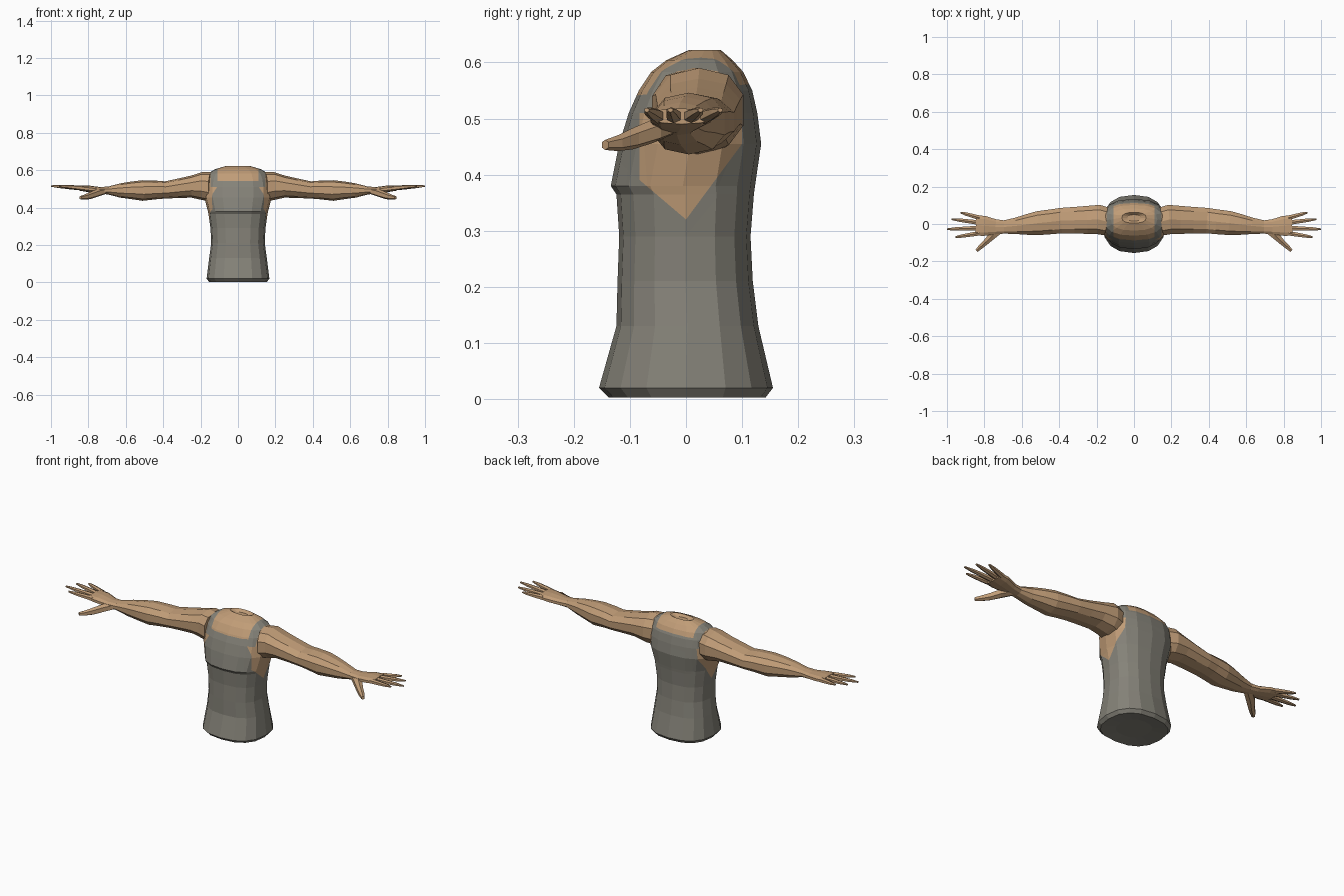
import bpy, bmesh, math
from mathutils import Vector


def material(name, colour):
    m = bpy.data.materials.new(name)
    m.diffuse_color = (*colour, 1)
    return m


SKIN = material("skin", (0.53, 0.335, 0.185))
CLOTH = material("grey cloth", (0.235, 0.225, 0.19))


def bridge(bm, rings):
    for a, b in zip(rings, rings[1:]):
        n = len(a)
        for i in range(n):
            j = (i + 1) % n
            bm.faces.new((a[i], a[j], b[j], b[i]))
    bm.faces.new(rings[0][::-1])
    bm.faces.new(rings[-1])


def finish(bm, name, mats, mirror=False):
    bmesh.ops.recalc_face_normals(bm, faces=bm.faces[:])
    me = bpy.data.meshes.new(name)
    bm.to_mesh(me)
    bm.free()
    for m in mats:
        me.materials.append(m)
    ob = bpy.data.objects.new(name, me)
    bpy.context.collection.objects.link(ob)
    if mirror:
        mod = ob.modifiers.new("mirror", 'MIRROR')
        mod.use_mirror_merge = False
    return ob


def spow(v, e):
    return math.copysign(abs(v) ** e, v)


def limb(name, sections, sides):
    """Loft along a path of (x, y, z, half width, half height)."""
    bm = bmesh.new()
    pts = [Vector(s[:3]) for s in sections]
    rings = []
    for k, s in enumerate(sections):
        d = pts[min(k + 1, len(pts) - 1)] - pts[max(k - 1, 0)]
        side = Vector((-d.y, d.x, 0)).normalized()
        up = Vector((0, 0, 1))
        ring = []
        for i in range(sides):
            a = math.tau * (i + 0.5) / sides
            ring.append(bm.verts.new(pts[k] + side * spow(math.cos(a), 0.85) * s[3]
                                     + up * spow(math.sin(a), 0.85) * s[4]))
        rings.append(ring)
    bridge(bm, rings)
    return finish(bm, name, [SKIN], True)


# Torso: stacked oval rings (z, half width, front y, back y)
profile = [
    (0.010, 0.08, -0.08, 0.08), (0.003, 0.155, -0.138, 0.142),
    (0.020, 0.168, -0.155, 0.155), (0.130, 0.154, -0.124, 0.129),
    (0.210, 0.143, -0.122, 0.119), (0.290, 0.147, -0.119, 0.115),
    (0.365, 0.158, -0.124, 0.121), (0.380, 0.161, -0.134, 0.123),
    (0.455, 0.180, -0.119, 0.134), (0.510, 0.180, -0.102, 0.127),
    (0.550, 0.174, -0.084, 0.118), (0.583, 0.158, -0.062, 0.102),
    (0.604, 0.125, -0.035, 0.083), (0.622, 0.065, 0.005, 0.062),
    (0.609, 0.035, 0.015, 0.050),
]
SIDES = 16
bm = bmesh.new()
rings = []
for z, hw, yf, yb in profile:
    ring = []
    for i in range(SIDES):
        a = math.tau * i / SIDES
        x = spow(math.cos(a), 0.82) * hw
        y = (yf + yb) / 2 + spow(math.sin(a), 0.82) * (yb - yf) / 2
        ring.append(bm.verts.new((x, y, z)))
    rings.append(ring)
bridge(bm, rings)

# Cut the neckline, straps and armholes into the torso
cuts = [((0.11, 0, 0), (1, 0, 0)), ((-0.11, 0, 0), (1, 0, 0)),
        ((0.147, 0, 0), (1, 0, 0)), ((-0.147, 0, 0), (1, 0, 0)),
        ((0, 0, 0.55), (0, -0.1, 1)), ((0, 0, 0.51), (0, 0, 1)),
        ((0, -0.083, 0), (0, 1, 0)), ((0, 0.1, 0), (0, 1, 0)),
        ((0, 0, 0.32), (0, 0.85, 1)), ((0, 0, 0.32), (0, -1.35, 1))]
for co, no in cuts:
    faces = [f for f in bm.faces if f.calc_center_median().z > 0.28]
    geom = faces + list({e for f in faces for e in f.edges}) + \
        list({v for f in faces for v in f.verts})
    bmesh.ops.bisect_plane(bm, geom=geom, plane_co=co, plane_no=Vector(no).normalized())

for f in bm.faces:
    x, y, z = f.calc_center_median()
    neck = abs(x) < 0.11 and z > 0.55 + 0.1 * y
    shoulder = z > 0.51 and abs(x) > 0.147
    armhole = (abs(x) > 0.09 and z < 0.51 and -0.083 < y < 0.1
               and z > 0.32 - 0.85 * y and z > 0.32 + 1.35 * y)
    f.material_index = 0 if neck or shoulder or armhole else 1
finish(bm, "torso", [SKIN, CLOTH])

# Arms from shoulder to palm
limb("arm", [
    (0.140, 0.012, 0.510, 0.078, 0.080), (0.190, 0.024, 0.515, 0.082, 0.075),
    (0.250, 0.022, 0.512, 0.078, 0.059), (0.320, 0.020, 0.503, 0.074, 0.052),
    (0.390, 0.018, 0.494, 0.071, 0.046), (0.440, 0.012, 0.494, 0.069, 0.050),
    (0.510, 0.005, 0.491, 0.067, 0.055), (0.570, -0.003, 0.492, 0.058, 0.047),
    (0.630, -0.010, 0.491, 0.046, 0.038), (0.695, -0.016, 0.491, 0.037, 0.021),
    (0.740, -0.015, 0.492, 0.042, 0.018), (0.800, -0.010, 0.500, 0.056, 0.018),
    (0.845, -0.008, 0.504, 0.056, 0.014)], 10)

# Fingers: base y, tip x, tip y
for name, y0, x1, y1 in [("index_finger", -0.049, 0.955, -0.070),
                         ("middle_finger", -0.021, 1.0, -0.028),
                         ("ring_finger", 0.007, 0.975, 0.026),
                         ("little_finger", 0.033, 0.927, 0.061)]:
    path = []
    for t, w, h in [(0, 0.014, 0.013), (0.4, 0.012, 0.011),
                    (0.75, 0.010, 0.008), (1, 0.005, 0.004)]:
        path.append((0.825 + (x1 - 0.825) * t, y0 + (y1 - y0) * t,
                     0.503 + 0.012 * t, w, h))
    limb(name, path, 6)

# Thumbs, pointing forward and down
limb("thumb", [
    (0.710, -0.025, 0.489, 0.022, 0.018), (0.755, -0.060, 0.477, 0.023, 0.021),
    (0.790, -0.095, 0.464, 0.017, 0.019), (0.820, -0.122, 0.456, 0.014, 0.014),
    (0.842, -0.144, 0.453, 0.009, 0.009)], 6)
